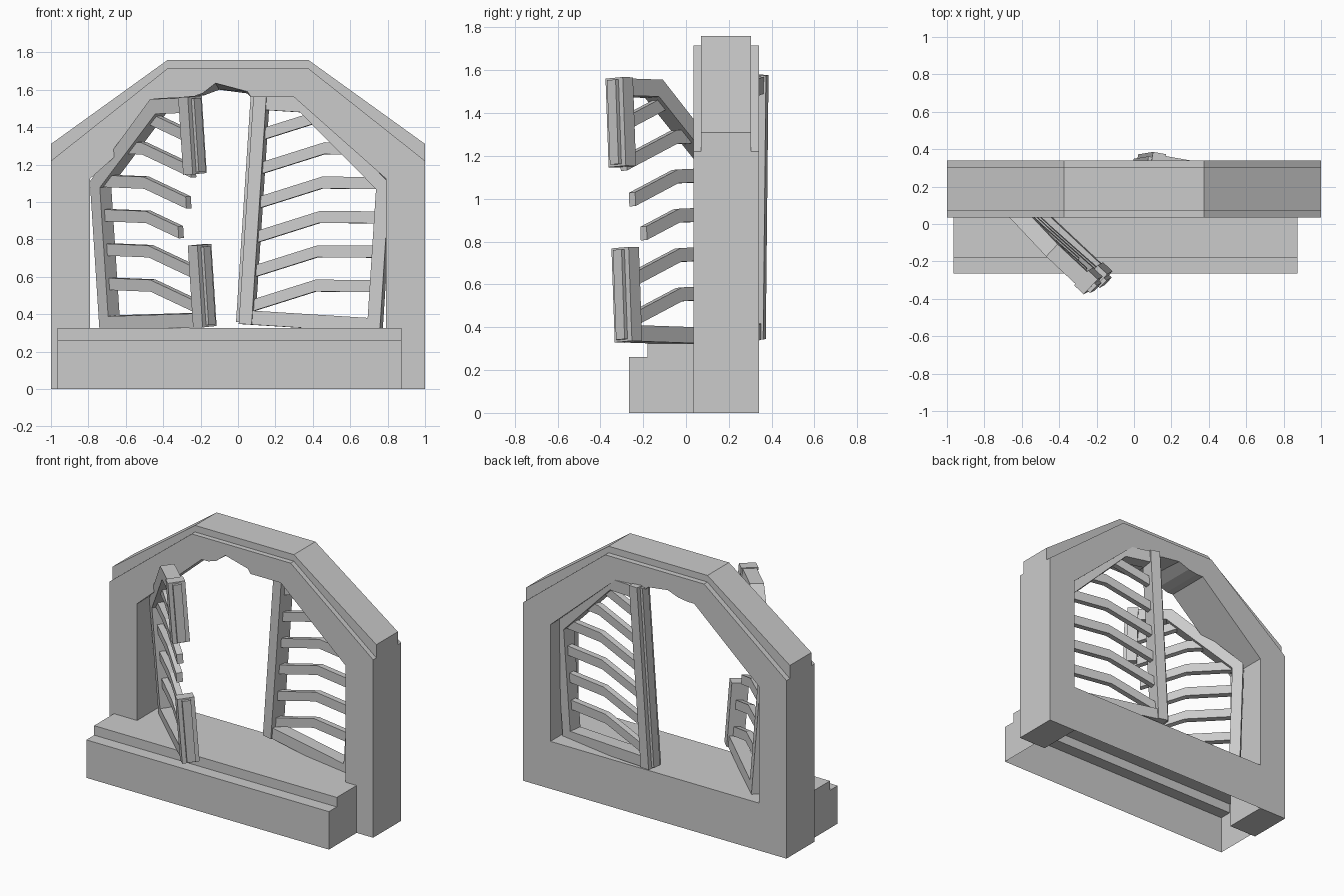
import bpy, bmesh
from math import radians
from mathutils import Matrix

if "Cube" in bpy.data.objects:
    bpy.data.objects.remove(bpy.data.objects["Cube"])


def finish(bm, name, matrix=None):
    bmesh.ops.recalc_face_normals(bm, faces=bm.faces)
    mesh = bpy.data.meshes.new(name)
    bm.to_mesh(mesh)
    bm.free()
    ob = bpy.data.objects.new(name, mesh)
    bpy.context.collection.objects.link(ob)
    if matrix:
        ob.matrix_world = matrix
    return ob


def prism(name, front, y0, y1, back=None, matrix=None):
    """Extrude an x-z outline from y0 to y1; back may differ from front."""
    bm = bmesh.new()
    a = [bm.verts.new((x, y0, z)) for x, z in front]
    b = [bm.verts.new((x, y1, z)) for x, z in (back or front)]
    n = len(a)
    bm.faces.new(a)
    bm.faces.new(b[::-1])
    for i in range(n):
        j = (i + 1) % n
        bm.faces.new((a[i], a[j], b[j], b[i]))
    return finish(bm, name, matrix)


# Stone arch with a chipped crown, open down to the ground
right = [(1, 1.22), (1, 0), (0.79, 0), (0.79, 1.125), (0.3, 1.56)]
left = [(-x, z) for x, z in right[::-1]]
crown = [(-0.375, 1.715), (0.375, 1.715)]
chip_front = [(0.07, 1.56), (0.05, 1.59), (-0.12, 1.635), (-0.19, 1.58), (-0.25, 1.56)]
chip_back = [(0.07, 1.56), (0.05, 1.58), (-0.10, 1.60), (-0.18, 1.57), (-0.25, 1.56)]
prism("arch", crown + right + chip_front + left, 0.035, 0.34,
      back=crown + right + chip_back + left)

# Raised band over the arch
prism("arch_cap", [(-1, 1.22), (-1, 1.31), (-0.375, 1.76), (0.375, 1.76),
                   (1, 1.31), (1, 1.22), (0.37, 1.70), (-0.37, 1.70)], 0.07, 0.303)

# Hollow doorstep and sill, open underneath
path = [(-0.265, 0), (-0.265, 0.26), (-0.18, 0.26), (-0.18, 0.325), (0.34, 0.325), (0.34, 0)]
bm = bmesh.new()
ends = [[bm.verts.new((x, y, z)) for y, z in path] for x in (-0.965, 0.875)]
for e in ends:
    bm.faces.new(e)
for i in range(len(path) - 1):
    bm.faces.new((ends[0][i], ends[0][i + 1], ends[1][i + 1], ends[1][i]))
step = finish(bm, "doorstep")
# open shell: make sure the top faces look outward
if max(step.data.polygons, key=lambda p: p.center.z).normal.z < 0:
    step.data.flip_normals()


def door(side, pivot, swing, tilt_x, tilt_y, broken):
    """side: +1 hinged on the right, -1 on the left; outline measured from the hinge."""
    name = "right_door" if side > 0 else "left_door"
    m = (Matrix.Translation(pivot) @ Matrix.Rotation(radians(tilt_x), 4, 'X')
         @ Matrix.Rotation(radians(tilt_y), 4, 'Y') @ Matrix.Rotation(radians(swing), 4, 'Z'))

    def part(label, pts, depth):
        prism(f"{name}_{label}", [(-side * u, w) for u, w in pts], -depth / 2, depth / 2, matrix=m)

    # Hinge stile, sloped head and rails
    part("frame", [(0, 0), (0, 0.8), (0.48, 1.23), (0.72, 1.23), (0.72, 1.15), (0.51, 1.15),
                   (0.07, 0.765), (0.07, 0.075), (0.72, 0.075), (0.72, 0)], 0.09)
    # Meeting stile, snapped in the middle on the broken door
    spans = [(0, 0.44), (0.82, 1.235)] if broken else [(0, 1.235)]
    for i, (lo, hi) in enumerate(spans):
        for label, u0, u1, d in (("stile", 0.695, 0.765, 0.11), ("stile_strip", 0.76, 0.785, 0.055)):
            a = 0.01 if label == "stile_strip" else 0
            part(f"{label}_{i}", [(u0, lo + a), (u0, hi - a), (u1, hi - a), (u1, lo + a)], d)
    # Bent slats
    starts = [0.04, 0.04, 0.04, 0.04, 0.25, 0.43]
    stops = [0.72, 0.72, 0.60, 0.67, 0.72, 0.72] if broken else [0.72] * 6
    h = 0.032
    for i, (s, e) in enumerate(zip(starts, stops)):
        base = 0.25 + 0.184 * i

        def mid(u):
            return base - 0.055 * u if u < 0.37 else base - 0.02 - 0.38 * (u - 0.37)
        us = [s, 0.37, e] if s < 0.37 else [s, e]
        part(f"slat_{i}", [(u, mid(u) + h) for u in us] + [(u, mid(u) - h) for u in us[::-1]], 0.04)


# Right door ajar to the back, left door swung out to the front and broken
door(1, (0.765, 0.185, 0.30), -10, -0.6, 3.7, False)
door(-1, (-0.71, 0.23, 0.315), -43, 2, -3.7, True)
